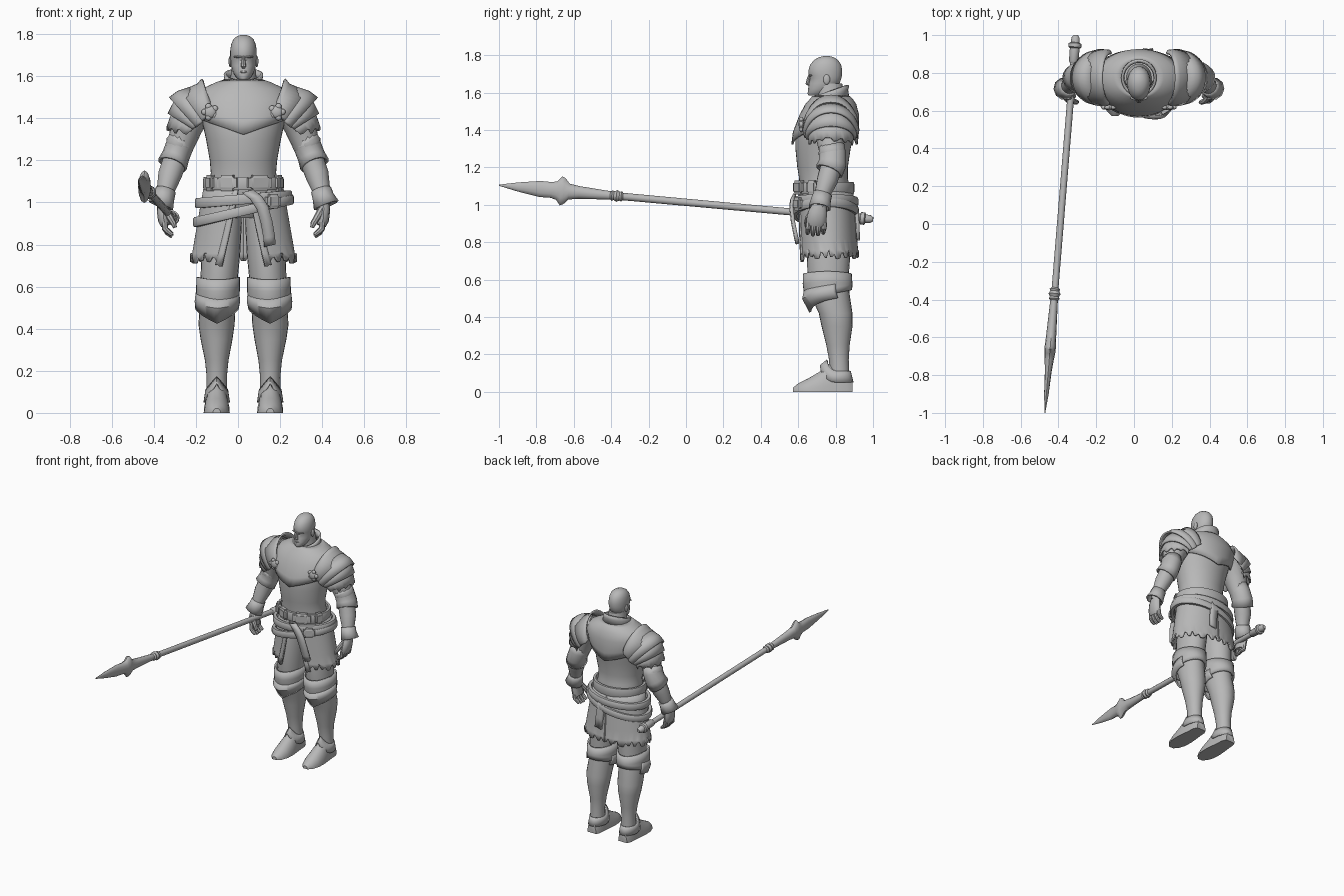
import bpy, bmesh, math
from math import sin, cos, pi
from mathutils import Vector, Matrix

X0 = 0.026  # body centre line
STEEL = bpy.data.materials.new("grey_steel")
STEEL.diffuse_color = (0.48, 0.48, 0.48, 1)


def finish(name, bm, thick=0, angle=38):
    bmesh.ops.recalc_face_normals(bm, faces=bm.faces)
    me = bpy.data.meshes.new(name)
    bm.to_mesh(me)
    bm.free()
    me.materials.append(STEEL)
    me.shade_smooth()
    me.set_sharp_from_angle(angle=math.radians(angle))
    ob = bpy.data.objects.new(name, me)
    bpy.context.collection.objects.link(ob)
    if thick:
        m = ob.modifiers.new("thickness", 'SOLIDIFY')
        m.thickness, m.offset = thick, 0
    return ob


def loft(name, rings, closed=True, cap=True, thick=0, loop=False):
    """Skin a list of point rings."""
    bm = bmesh.new()
    vs = [[bm.verts.new(p) for p in r] for r in rings]
    n = len(vs[0])
    pairs = list(zip(vs, vs[1:])) + ([(vs[-1], vs[0])] if loop else [])
    for a, b in pairs:
        for i in range(n if closed else n - 1):
            j = (i + 1) % n
            bm.faces.new((a[i], a[j], b[j], b[i]))
    if cap and closed and not loop:
        bm.faces.new(vs[0])
        bm.faces.new(vs[-1])
    return finish(name, bm, thick)


def body(name, rings, s=1, arc=None, dz=None, thick=0, n=32):
    """Upright form; ring = (z, centre x, front y, back y, half width)."""
    out = []
    for k, (z, cx, yf, yb, rx) in enumerate(rings):
        pts = []
        for i in range(n):
            t = 2 * pi * i / n if arc is None else -arc + 2 * arc * i / (n - 1)
            pts.append((X0 + s * cx + rx * sin(t), (yf + yb) / 2 - (yb - yf) / 2 * cos(t),
                        z + (dz(k, t) if dz else 0)))
        out.append(pts)
    return loft(name, out, arc is None, not thick, thick)


def tube(name, pts, n=16, ref=(0, 1, 0), thick=0):
    """Swept form; point = (x, y, z, radius a, radius b)."""
    ps = [Vector(p[:3]) for p in pts]
    out = []
    for k, p in enumerate(pts):
        t = (ps[min(k + 1, len(ps) - 1)] - ps[max(k - 1, 0)]).normalized()
        a = t.cross(Vector(ref)).normalized()
        b = a.cross(t)
        ra, rb = p[3], p[-1]
        out.append([ps[k] + a * ra * cos(2 * pi * i / n) + b * rb * sin(2 * pi * i / n)
                    for i in range(n)])
    return loft(name, out, cap=not thick, thick=thick)


def ball(name, loc, size, rot=0, cube=False):
    bm = bmesh.new()
    if cube:
        bmesh.ops.create_cube(bm, size=2)
        bmesh.ops.bevel(bm, geom=bm.edges[:], offset=0.4, segments=3, affect='EDGES')
    else:
        bmesh.ops.create_uvsphere(bm, u_segments=16, v_segments=10, radius=1)
    bm.transform(Matrix.Translation(loc) @ Matrix.Rotation(rot, 4, 'Z') @ Matrix.Diagonal((*size, 1)))
    return finish(name, bm)


def band(name, z, slope, rx, ry, h, th, yc=0.742, n=48):
    """Belt wrapped around the hips, rising toward +x."""
    rings = []
    for i in range(n):
        t = 2 * pi * i / n
        zz = z + slope * rx * sin(t)
        rings.append([(X0 + (rx + d) * sin(t), yc - (ry + d) * cos(t), zz + e)
                      for d, e in ((0, -h), (th * .8, -h), (th, -h * .6), (th, h * .6), (th * .8, h), (0, h))])
    return loft(name, rings, loop=True)


def strap(name, path, w):
    return loft(name, [[(X0 + x - w, y, z), (X0 + x, y - .004, z + .006), (X0 + x + w, y, z + .012)]
                       for x, y, z in path], closed=False, thick=.018)


def rag(i):
    return (0, .1, .8, .7, .2, .15, 1, .3, .25, .6, .05)[i % 11]


def vee(t):
    return 1 - abs(sin(t))


# torso, breastplate, collar
body("cuirass", [(.925, 0, .67, .85, .10), (.99, 0, .62, .88, .17), (1.08, 0, .605, .88, .168),
                 (1.14, 0, .605, .865, .155), (1.2, 0, .595, .865, .16), (1.3, 0, .585, .88, .178),
                 (1.4, 0, .585, .90, .20), (1.48, 0, .615, .91, .222), (1.53, 0, .648, .90, .19),
                 (1.56, 0, .685, .875, .12)], n=40)
body("breastplate", [(1.395, 0, .569, .912, .205), (1.43, 0, .577, .918, .216), (1.49, 0, .612, .92, .226),
                     (1.535, 0, .643, .905, .192), (1.565, 0, .67, .885, .13), (1.578, 0, .68, .87, .092)],
     n=48, thick=.012, dz=lambda k, t: (-.073, -.045, -.012, 0, 0, 0)[k] * vee(t))
body("collar", [(1.55, 0, .68, .865, .096), (1.585, 0, .685, .86, .084), (1.61, 0, .682, .866, .087)],
     thick=.014, dz=lambda k, t: -.03 * cos(t))

# head
body("neck", [(1.5, 0, .70, .86, .08), (1.57, 0, .70, .845, .064), (1.65, 0, .69, .835, .056)])
body("head", [(1.585, 0, .655, .74, .024), (1.595, 0, .65, .76, .036), (1.62, 0, .655, .79, .05),
              (1.65, 0, .657, .822, .059), (1.675, 0, .664, .83, .061), (1.69, 0, .656, .834, .063),
              (1.72, 0, .655, .835, .063), (1.75, 0, .664, .829, .059), (1.775, 0, .686, .812, .048),
              (1.789, 0, .71, .79, .032), (1.796, 0, .74, .765, .012)])
tube("nose", [(X0, .661, 1.695, .006, .006), (X0, .654, 1.67, .009, .009), (X0, .65, 1.648, .013, .011),
              (X0, .66, 1.64, .008, .006)], 8)
ball("mouth", (X0, .657, 1.62), (.018, .005, .005))
for s in (1, -1):
    ball("ear", (X0 + s * .063, .752, 1.67), (.008, .018, .027))
    ball("brow", (X0 + s * .027, .664, 1.692), (.022, .008, .005), s * .3)

# legs and arms, one set per side
for s in (1, -1):
    body("leg", [(.98, .09, .66, .86, .08), (.9, .098, .652, .875, .09), (.75, .108, .645, .88, .092),
                 (.62, .117, .65, .87, .088), (.52, .122, .665, .875, .085), (.42, .128, .71, .89, .086),
                 (.35, .128, .725, .89, .076), (.25, .127, .75, .875, .056), (.17, .127, .765, .87, .048),
                 (.07, .127, .77, .875, .05)], s, n=24)
    body("thigh_guard", [(.645, .12, .632, .88, .097), (.59, .121, .63, .884, .098), (.55, .122, .637, .884, .097),
                         (.52, .123, .65, .882, .095)], s, thick=.012,
         dz=lambda k, t: (-.012 * cos(t) ** 2 if k < 2 else -.025 * cos(t)))
    body("knee_guard", [(.55, .123, .636, .882, .098), (.51, .124, .627, .888, .102), (.475, .126, .665, .888, .097)],
         s, arc=1.9, thick=.012, n=33, dz=lambda k, t: (-.01, -.012, -.048)[k] * (vee(t) if cos(t) > 0 else 0)
         + .02 * (1 - cos(t)))
    # boots
    foot = []
    for y, w, h in ((.572, .018, .022), (.60, .044, .045), (.65, .06, .07), (.71, .062, .105), (.765, .057, .15),
                    (.81, .052, .16), (.86, .049, .13), (.89, .036, .07)):
        foot.append([(X0 + s * .127 + w * cos(pi * i / 12), y, h * sin(pi * i / 12)) for i in range(13)])
    loft("boot", foot)
    body("ankle_guard", [(.14, .127, .755, .877, .05), (.118, .127, .735, .884, .054), (.095, .127, .718, .892, .059)],
         s, thick=.008, n=24, dz=lambda k, t: (.03, .035, .045)[k] * (2 * vee(t) - 1 if cos(t) > 0 else -1))
    # arms
    X = lambda x: X0 + s * x
    tube("arm", [(X(x), y, z, r) for x, y, z, r in (
        (.17, .77, 1.48, .075), (.23, .77, 1.45, .09), (.272, .772, 1.36, .078), (.30, .778, 1.26, .06),
        (.325, .775, 1.2, .058), (.35, .755, 1.13, .056), (.372, .727, 1.05, .041), (.378, .715, .99, .036))])
    tube("elbow_guard", [(X(.29), .778, 1.315, .056, .064), (X(.303), .783, 1.27, .06, .068),
                         (X(.322), .783, 1.22, .06, .07), (X(.338), .765, 1.18, .066, .07)], 14, thick=.012)
    tube("elbow_rim", [(X(.295), .778, 1.30, .06, .068), (X(.303), .78, 1.28, .067, .073),
                       (X(.311), .782, 1.26, .06, .068)], 14)
    tube("gauntlet_cuff", [(X(.369), .732, 1.06, .044, .047), (X(.379), .722, 1.025, .047, .05),
                           (X(.394), .715, .985, .058, .056)], 10, thick=.01)
    # hands
    tube("palm", [(X(.378), .715, 1.0, .032, .036), (X(.382), .705, .96, .03, .05), (X(.378), .697, .915, .028, .054),
                  (X(.37), .695, .89, .022, .048)], 12)
    for i in range(4):
        y, d = .655 + .028 * i, .008 * abs(i - 1.4)
        tube("finger", [(X(.374), y, .905, .015), (X(.372), y - .002, .875, .015), (X(.36), y - .004, .852 + d, .013),
                        (X(.338), y - .005, .835 + d, .01)], 8)
    tube("thumb", [(X(.37), .675, .965, .018), (X(.35), .652, .93, .016), (X(.332), .645, .90, .014),
                   (X(.325), .645, .88, .009)], 8)
    # layered shoulder plates: each edge is (top x, top z, bottom x, bottom z, half depth)
    lames = [((.195, 1.585, .15, 1.45, .128), (.215, 1.56, .16, 1.43, .142), (.295, 1.525, .205, 1.40, .146)),
             ((.255, 1.543, .18, 1.42, .138), (.31, 1.525, .21, 1.39, .144), (.35, 1.495, .235, 1.37, .136)),
             ((.31, 1.505, .22, 1.385, .13), (.335, 1.46, .235, 1.37, .132), (.355, 1.42, .25, 1.355, .126)),
             ((.325, 1.45, .235, 1.365, .112), (.345, 1.40, .25, 1.355, .116), (.36, 1.36, .26, 1.34, .114))]
    for q, edges in enumerate(lames):
        rings = []
        for k, (xt, zt, xb, zb, yh) in enumerate(edges):
            ring = []
            for i in range(25):
                a = (i / 12 - 1) * 1.75
                c = max(cos(a), -.1)
                tear = -.025 * rag(i) if (q == 3 and k == 2) else 0
                ring.append((X(xb + (xt - xb) * c), .775 + yh * sin(a), zb + (zt - zb) * c + tear))
            rings.append(ring)
        loft("shoulder_plate", rings, closed=False, thick=.012)
    # shoulder clasps
    ball("clasp", (X(.158), .617, 1.43), (.03, .015, .03))
    for i in range(5):
        a = 2 * pi * i / 5
        ball("clasp_petal", (X(.158 + .027 * cos(a)), .617, 1.43 + .027 * sin(a)), (.015, .011, .015))


# torn skirt, open at the front
def skirt(name, w0, w1, grow, a_end, n, s=1, tear=.045):
    rings = []
    for k in range(7):
        v = k / 6
        a0 = .12 + .3 * v
        a1 = a_end if a_end > 3 else a0 + a_end
        ring = []
        for i in range(n):
            t = s * (a0 + (a1 - a0) * i / (n - 1))
            z = 1.07 - .375 * v + (tear * rag(i) + .015 * (t * s > .6) if k == 6 else 0)
            ring.append((X0 + (w0 + (w1 - w0) * v + grow) * sin(t),
                         .75 + .014 * v - (.14 + .016 * v + grow) * cos(t), z))
        rings.append(ring)
    loft(name, rings, closed=False, thick=.01)


for s in (1, -1):
    skirt("skirt_panel", .185, .25, 0, pi + .02, 42, s)
    skirt("skirt_border", .185, .25, .006, .13, 4, s, .012)

# belts, pouches and hanging straps
band("waist_belt", 1.09, 0, .172, .138, .032, .02)
band("sloped_belt", 1.015, .09, .205, .15, .024, .026, .746)
band("low_belt", .96, .25, .214, .153, .023, .026, .746)
for t, w in ((-1.0, .03), (-.42, .05), (.42, .062), (1.1, .03)):
    ball("pouch", (X0 + .185 * sin(t), .742 - .149 * cos(t), 1.093), (w, .018, .038), t, True)
ball("belt_buckle", (X0 + .14, .60, 1.005), (.038, .018, .034), .55, True)
strap("front_strap", [(.02, .582, 1.045), (.06, .568, 1.015), (.09, .566, .97), (.11, .574, .90), (.122, .588, .83),
                      (.125, .597, .79)], .026)
strap("back_strap", [(.03, .908, 1.0), (.035, .916, .95), (.045, .918, .88), (.05, .922, .81)], .026)

# spear
TIP, BUTT = Vector((-.472, -1, 1.105)), Vector((-.308, 1, .922))


def on_spear(rows):
    return [(*TIP.lerp(BUTT, (y + 1) / 2), a, b) for y, a, b in rows]


UP = (0, 0, 1)
tube("spear_shaft", on_spear([(-.62, .024, .026), (-.4, .018, .02), (.98, .018, .018)]), 12, UP)
tube("spear_blade", on_spear([(-1, .002, .003), (-.9, .012, .024), (-.78, .018, .043), (-.72, .024, .042),
                              (-.69, .028, .05), (-.668, .03, .078), (-.65, .03, .07), (-.625, .028, .042),
                              (-.57, .026, .034), (-.4, .02, .022)]), 12, UP)
tube("spear_ring", on_spear([(-.405, .02, .02), (-.395, .029, .029), (-.385, .024, .024), (-.37, .032, .032),
                             (-.355, .024, .024), (-.345, .028, .028), (-.335, .018, .018)]), 14, UP)
tube("spear_butt", on_spear([(.85, .018, .018), (.86, .025, .025), (.93, .026, .026), (.935, .034, .034),
                             (.955, .034, .034), (.96, .024, .024), (.985, .022, .022), (1, .012, .012)]), 14, UP)
